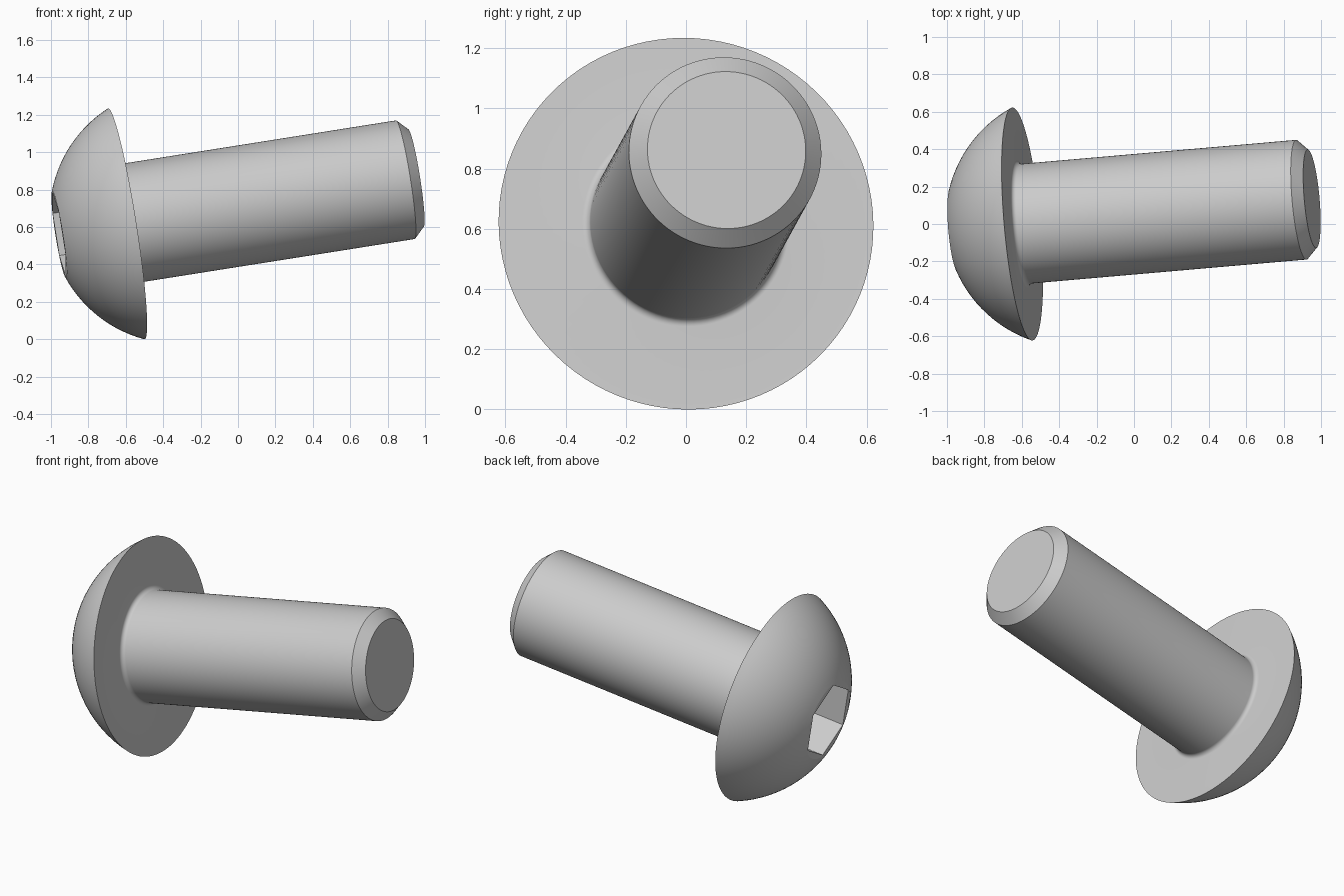
import bpy, bmesh
from math import sin, cos, asin, pi, radians
from mathutils import Matrix, Vector

cube = bpy.data.objects.get("Cube")
if cube:
    bpy.data.objects.remove(cube, do_unlink=True)

steel = bpy.data.materials.new("grey_steel")
steel.use_nodes = True
grey = (0.6, 0.6, 0.6, 1)
steel.diffuse_color = grey
steel.node_tree.nodes["Principled BSDF"].inputs["Base Color"].default_value = grey

# Screw axis runs along local z; the underside of the head is at the origin
axis = Vector((1.55, 0.135, 0.245)).normalized()
side = Vector((-axis.y, axis.x, 0)).normalized()
up = axis.cross(side)
frame = Matrix((side, up, axis)).transposed().to_4x4()
frame.translation = (-0.597, 0, 0.617)


def turned(name, profile, sides):
    """Revolve (radius, height) points about z; radius 0 ends in a point."""
    bm = bmesh.new()
    rings = []
    for r, z in profile:
        count = sides if r > 0 else 1
        angles = [pi / 2 + 2 * pi * i / sides for i in range(count)]
        rings.append([bm.verts.new((r * cos(a), r * sin(a), z)) for a in angles])
    for low, high in zip(rings, rings[1:]):
        for i in range(sides):
            j = (i + 1) % sides
            if len(high) == 1:
                bm.faces.new((low[i], low[j], high[0]))
            else:
                bm.faces.new((low[i], low[j], high[j], high[i]))
    for ring in (rings[0], rings[-1]):
        if len(ring) > 1:
            bm.faces.new(ring)
    bmesh.ops.recalc_face_normals(bm, faces=bm.faces)
    mesh = bpy.data.meshes.new(name)
    bm.to_mesh(mesh)
    bm.free()
    mesh.materials.append(steel)
    obj = bpy.data.objects.new(name, mesh)
    obj.matrix_world = frame
    bpy.context.collection.objects.link(obj)
    return obj


# Domed head: spherical arc from the flat crown to the rim
head_r, head_h, crown_r = 0.625, 0.365, 0.235
centre = (head_r**2 - crown_r**2 - head_h**2) / (2 * head_h)
ball = (head_r**2 + centre**2) ** 0.5
start, end = asin(crown_r / ball), asin(head_r / ball)
steps = 14
profile = []
for i in range(steps + 1):
    a = start + (end - start) * i / steps
    profile.append((ball * sin(a), centre - ball * cos(a)))

# Fillet under the head, then shank and chamfered tip
shank_r, fillet, length, chamfer = 0.321, 0.025, 1.573, 0.057
for i in range(9):
    a = pi / 2 * i / 8
    profile.append((shank_r + fillet * (1 - sin(a)), fillet * (1 - cos(a))))
profile += [(shank_r, length - chamfer), (shank_r - chamfer, length)]
screw = turned("screw_body", profile, 96)

# Hexagonal drive socket with a shallow pointed floor
socket_r, depth = 0.228, 0.2
floor = depth - head_h
cutter = turned("socket_cutter", [(socket_r, -0.6), (socket_r, floor), (0, floor + 0.06)], 6)
cutter.hide_render = True

bpy.context.view_layer.update()
cut = screw.modifiers.new("socket", 'BOOLEAN')
cut.operation = 'DIFFERENCE'
cut.solver = 'EXACT'
cut.object = cutter
bpy.ops.object.select_all(action='DESELECT')
screw.select_set(True)
bpy.context.view_layer.objects.active = screw
bpy.ops.object.modifier_apply(modifier=cut.name)
bpy.data.objects.remove(cutter, do_unlink=True)
bpy.ops.object.shade_smooth_by_angle(angle=radians(18))
